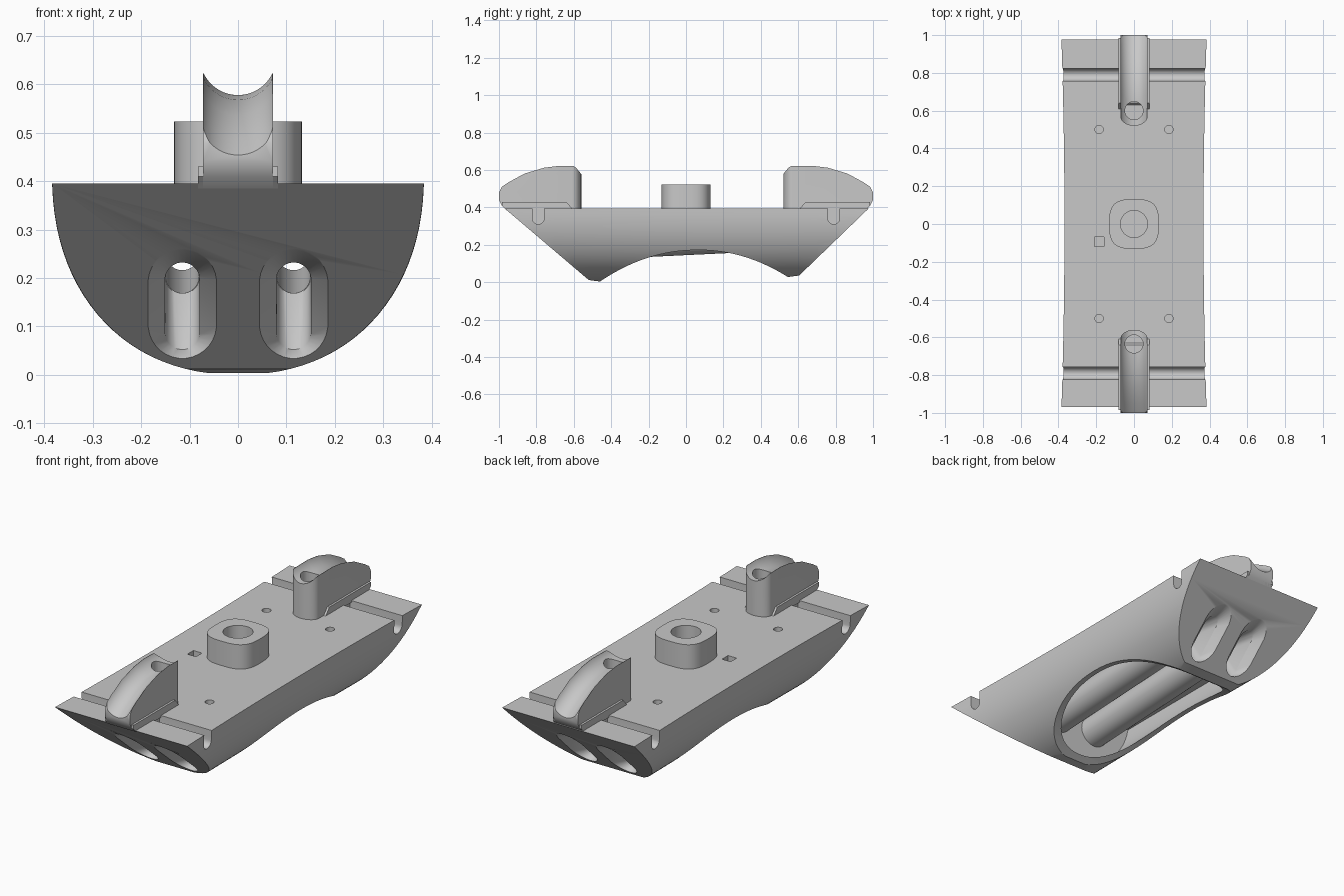
import bpy, bmesh, math
from mathutils import Vector

cube = bpy.data.objects.get("Cube")
if cube:
    bpy.data.objects.remove(cube, do_unlink=True)

TOP = 0.395
grey = bpy.data.materials.new("plain grey")
grey.use_nodes = True
grey.diffuse_color = (0.58, 0.58, 0.58, 1)
grey.node_tree.nodes["Principled BSDF"].inputs["Base Color"].default_value = (0.58, 0.58, 0.58, 1)


def loft(name, rings):
    """Solid through closed rings of equal length, capped at both ends."""
    bm = bmesh.new()
    loops = [[bm.verts.new(p) for p in ring] for ring in rings]
    n = len(loops[0])
    for a, b in zip(loops, loops[1:]):
        for i in range(n):
            j = (i + 1) % n
            bm.faces.new((a[i], a[j], b[j], b[i]))
    bm.faces.new(loops[0])
    bm.faces.new(loops[-1])
    bmesh.ops.recalc_face_normals(bm, faces=bm.faces)
    mesh = bpy.data.meshes.new(name)
    bm.to_mesh(mesh)
    bm.free()
    mesh.materials.append(grey)
    obj = bpy.data.objects.new(name, mesh)
    bpy.context.collection.objects.link(obj)
    return obj


def side_prism(name, outline, x0, x1):
    return loft(name, [[Vector((x, y, z)) for y, z in outline] for x in (x0, x1)])


def plan_prism(name, outline, z0, z1):
    return loft(name, [[Vector((x, y, z)) for x, y in outline] for z in (z0, z1)])


def box(name, x0, x1, y0, y1, z0, z1):
    return plan_prism(name, [(x0, y0), (x1, y0), (x1, y1), (x0, y1)], z0, z1)


def super_oval(x, y, r, power=2, count=40):
    pts = []
    for i in range(count):
        t = math.tau * i / count
        c, s = math.cos(t), math.sin(t)
        pts.append((x + r * math.copysign(abs(c) ** (2 / power), c),
                    y + r * math.copysign(abs(s) ** (2 / power), s)))
    return pts


def combine(obj, tool, operation="DIFFERENCE"):
    """Apply a boolean and throw the tool away."""
    tool.hide_render = True
    mod = obj.modifiers.new("cut", "BOOLEAN")
    mod.operation, mod.solver, mod.object = operation, "EXACT", tool
    bpy.context.view_layer.update()
    graph = bpy.context.evaluated_depsgraph_get()
    mesh = bpy.data.meshes.new_from_object(obj.evaluated_get(graph))
    obj.modifiers.clear()
    obj.data = mesh
    bpy.data.objects.remove(tool, do_unlink=True)


def drill(obj, x, y, r, z0, z1):
    combine(obj, plan_prism("drill", super_oval(x, y, r, count=32), z0, z1))


def hull_ring(y, width, depth, count=48):
    ring = []
    for i in range(count + 1):
        t = math.pi * i / count
        c, s = math.cos(t), max(math.sin(t), 0)
        ring.append(Vector((math.copysign(width * abs(c) ** (2 / 2.2), c), y,
                            TOP - depth * s ** (2 / 2.2))))
    return ring


# Hull: waisted rounded trough, trimmed to the side outline
hull = loft("hull", [hull_ring(y / 10, 0.368 + 0.017 * (y / 10) ** 2, TOP)
                     for y in range(-12, 13)])
left, right = (-0.46, 0.004), (0.545, 0.028)
arch = []
for i in range(29):
    t = i / 28
    y = left[0] + (right[0] - left[0]) * t
    base = left[1] + (right[1] - left[1]) * t
    arch.append((y, base + 0.156 * (1 - abs(2 * t - 1) ** 2.1)))
outline = [(-1.205, 0.595), (-0.52, 0.012)] + arch + [(0.605, 0.036), (1.184, 0.595)]
combine(hull, side_prism("trim", outline, -0.6, 0.6), "INTERSECT")

# Hollow underside
cavity = loft("cavity", [hull_ring(y, 0.346, 0.37) for y in (-0.45, 0.53)])
combine(cavity, box("cavity_limit", -0.5, 0.5, -0.6, 0.6, -0.1, 0.3), "INTERSECT")
combine(hull, cavity)


# Two slightly tilted round tubes running through the hollow
def tube_height(y):
    return 0.225 + 0.048 * y


def tube(x, r, y0, y1):
    return loft("tube", [[Vector((px, y, pz)) for px, pz in super_oval(x, tube_height(y), r)]
                         for y in (y0, y1)])


for x in (-0.115, 0.115):
    combine(hull, tube(x, 0.08, -0.48, 0.56), "UNION")
    combine(hull, tube(x, 0.034, -0.5, 0.55))


# Flared slots from the sloping ends, rising into the tubes
def slot_ring(x, r, low, high, y_of):
    ring = []
    for i in range(32):
        t = math.pi * (i + 0.5) / 16
        z = (high - r if math.sin(t) > 0 else low + r) + r * math.sin(t)
        ring.append(Vector((x + r * math.cos(t), y_of(z), z)))
    return ring


for end, foot, slope, inner, lift in ((-1, 0.506, 1.175, 0.47, 0), (1, 0.568, 1.036, 0.52, 0.02)):
    for x in (-0.115, 0.115):
        rings = []
        for r, low, high, depth in ((0.078, 0.028, 0.268, -0.012),
                                    (0.068, 0.036, 0.258, 0.005),
                                    (0.036, 0.052, 0.232, 0.06)):
            rings.append(slot_ring(x, r, low + lift, high + lift,
                                   lambda z, d=depth: end * (foot + slope * z - d)))
        mid = tube_height(end * inner)
        rings.append(slot_ring(x, 0.035, mid - 0.036, mid + 0.036, lambda z: end * inner))
        combine(hull, loft("slot", rings))

# Cross channels in the deck, stopping at the end mounts
for y in (-0.79, 0.79):
    channel = [(y - 0.032, 0.5)]
    for i in range(13):
        t = math.pi * (1 + i / 12)
        channel.append((y + 0.032 * math.cos(t), 0.342 + 0.032 * math.sin(t)))
    channel.append((y + 0.032, 0.5))
    for sx in (-1, 1):
        combine(hull, side_prism("channel", channel, sx * 0.075, sx * 0.5))

# Small deck holes and the square pocket
for x in (-0.185, 0.185):
    for y in (-0.5, 0.5):
        drill(hull, x, y, 0.022, 0.33, 0.5)
combine(hull, box("pocket", -0.21, -0.16, -0.12, -0.07, 0.33, 0.5))
drill(hull, 0, 0, 0.072, 0.33, 0.5)

# Centre boss
boss = plan_prism("centre_boss", super_oval(0, 0, 0.132, 3, 64), TOP - 0.005, 0.523)
drill(boss, 0, 0, 0.072, 0.3, 0.6)
parts = [hull, boss]

# End mounts: saddle blocks with a sloping groove and an upright hole
for name, end, start, hole in (("front", -1, 0.56, 0.635), ("back", 1, 0.52, 0.6)):
    crest = [(start, 0.6), (start + 0.025, 0.62), (0.68, 0.622), (0.76, 0.612),
             (0.86, 0.582), (0.975, 0.53), (1.0, 0.48)]
    profile = [(start, 0.385)] + crest + [(1.0, 0.44), (0.985, 0.41), (0.96, 0.385)]
    mount = side_prism(name + "_mount", [(end * y, z) for y, z in profile], -0.072, 0.072)
    plan = [(-0.1, end * 1.1)]
    for i in range(17):
        t = math.pi * i / 16
        plan.append((-0.072 * math.cos(t), end * (start + 0.05 * (1 - math.sin(t)))))
    plan.append((0.1, end * 1.1))
    combine(mount, plan_prism("round_end", plan, 0.3, 0.8), "INTERSECT")
    rings = []
    for y, z in ((0.4, 0.578), (0.68, 0.578), (0.76, 0.568), (0.86, 0.536),
                 (0.95, 0.487), (1.0, 0.454), (1.06, 0.412)):
        rings.append([Vector((x, end * y, v))
                      for x, v in super_oval(0, z + 0.079, 0.079, count=48)])
    combine(mount, loft("saddle", rings))
    drill(mount, 0, end * hole, 0.048, 0.42, 0.8)
    foot = side_prism(name + "_mount_foot",
                      [(end * y, z) for y, z in ((0.6, 0.385), (0.64, 0.43),
                                                 (0.985, 0.43), (0.985, 0.41), (0.96, 0.385))],
                      -0.083, 0.083)
    parts += [mount, foot]

# Smooth the rounded surfaces, keep the edges sharp
bpy.ops.object.select_all(action="DESELECT")
for part in parts:
    part.select_set(True)
bpy.context.view_layer.objects.active = hull
bpy.ops.object.shade_smooth_by_angle(angle=math.radians(30))
